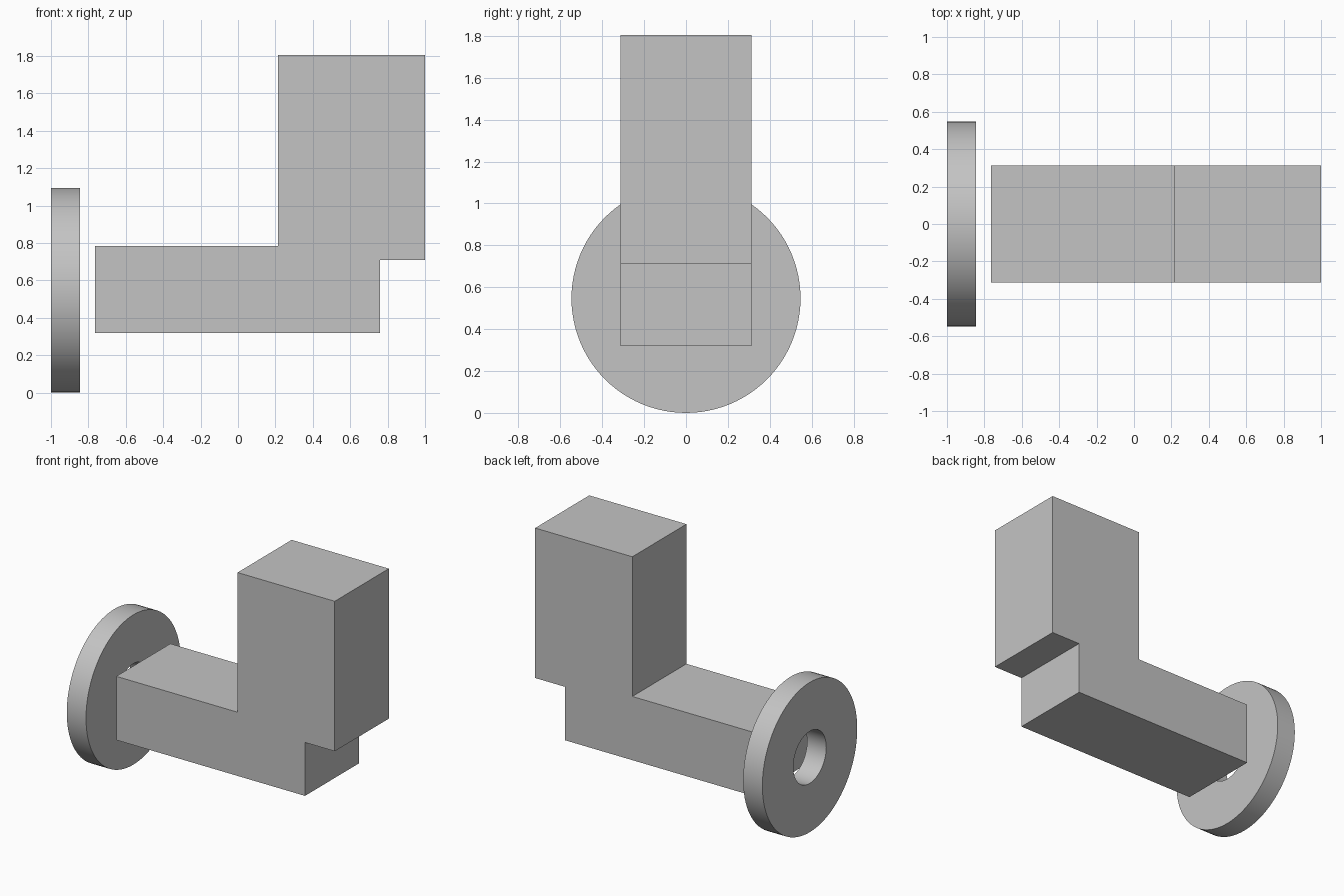
import bpy, bmesh, math

cube = bpy.data.objects.get("Cube")
if cube:
    bpy.data.objects.remove(cube, do_unlink=True)

grey = bpy.data.materials.new("light grey")
grey.use_nodes = True
color = (0.55, 0.55, 0.55, 1)
grey.diffuse_color = color
grey.node_tree.nodes["Principled BSDF"].inputs["Base Color"].default_value = color


def add_object(name, bm):
    bmesh.ops.recalc_face_normals(bm, faces=bm.faces[:])
    mesh = bpy.data.meshes.new(name)
    bm.to_mesh(mesh)
    bm.free()
    mesh.materials.append(grey)
    obj = bpy.data.objects.new(name, mesh)
    bpy.context.collection.objects.link(obj)
    return obj


# Stepped bracket: side profile extruded across the width
half_width = 0.312
profile = [(-0.765, 0.32), (0.76, 0.32), (0.76, 0.71), (1.0, 0.71),
           (1.0, 1.805), (0.215, 1.805), (0.215, 0.785), (-0.765, 0.785)]
bm = bmesh.new()
face = bm.faces.new([bm.verts.new((x, -half_width, z)) for x, z in profile])
side = bmesh.ops.extrude_face_region(bm, geom=[face])
bmesh.ops.translate(bm, vec=(0, 2 * half_width, 0),
                    verts=[v for v in side["geom"] if isinstance(v, bmesh.types.BMVert)])
add_object("bracket_body", bm)

# Flange ring: rectangular section swept around the x axis
radius, bore, segments = 0.547, 0.19, 96
section = [(-1.0, bore), (-1.0, radius), (-0.845, radius), (-0.845, bore)]
bm = bmesh.new()
rings = []
for i in range(segments):
    a = math.tau * i / segments
    rings.append([bm.verts.new((x, r * math.sin(a), radius + r * math.cos(a)))
                  for x, r in section])
for i, ring in enumerate(rings):
    following = rings[(i + 1) % segments]
    for j in range(4):
        k = (j + 1) % 4
        bm.faces.new((ring[j], ring[k], following[k], following[j]))
flange = add_object("flange_ring", bm)

bpy.ops.object.select_all(action="DESELECT")
flange.select_set(True)
bpy.context.view_layer.objects.active = flange
bpy.ops.object.shade_smooth_by_angle(angle=math.radians(30))
